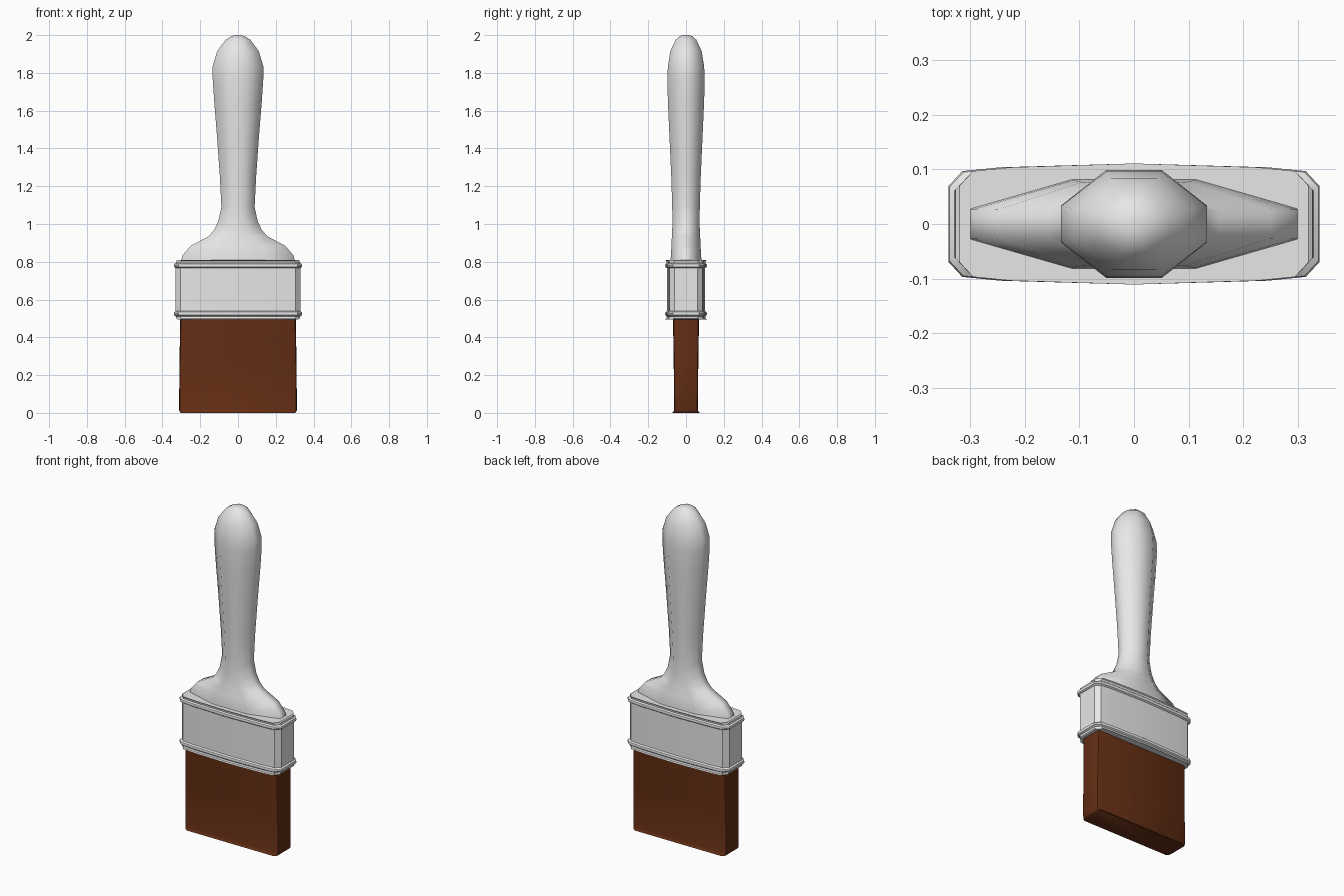
import bpy, bmesh, math

cube = bpy.data.objects.get("Cube")
if cube:
    bpy.data.objects.remove(cube, do_unlink=True)


def make_material(name, rgb):
    mat = bpy.data.materials.new(name)
    mat.use_nodes = True
    mat.diffuse_color = (*rgb, 1)
    bsdf = mat.node_tree.nodes["Principled BSDF"]
    bsdf.inputs["Base Color"].default_value = (*rgb, 1)
    bsdf.inputs["Roughness"].default_value = 0.6
    return mat


grey = make_material("light grey", (0.8, 0.8, 0.8))
brown = make_material("bristle brown", (0.127, 0.027, 0.007))


def mirror_outline(quadrant):
    """Mirror points running from +x towards +y into a closed outline."""
    left = [(-x, y) for x, y in reversed(quadrant) if x > 0]
    upper = quadrant + left
    return upper + [(-x, -y) for x, y in upper]


def loft(name, rings, mat, smooth_angle, cap_bottom=True):
    """Skin a stack of equal-length rings of 3D points."""
    bm = bmesh.new()
    loops = [[bm.verts.new(p) for p in ring] for ring in rings]
    n = len(loops[0])
    for a, b in zip(loops, loops[1:]):
        for i in range(n):
            j = (i + 1) % n
            bm.faces.new((a[i], a[j], b[j], b[i]))
    if cap_bottom:
        bm.faces.new(loops[0][::-1])
    bm.faces.new(loops[-1])
    bmesh.ops.recalc_face_normals(bm, faces=bm.faces)
    mesh = bpy.data.meshes.new(name)
    bm.to_mesh(mesh)
    bm.free()
    obj = bpy.data.objects.new(name, mesh)
    bpy.context.collection.objects.link(obj)
    mesh.materials.append(mat)
    bpy.ops.object.select_all(action='DESELECT')
    obj.select_set(True)
    bpy.context.view_layer.objects.active = obj
    bpy.ops.object.shade_smooth_by_angle(angle=math.radians(smooth_angle))
    return obj


# Handle: octagonal section, (height, half width, half depth) from base to tip
octagon = mirror_outline([(1, 0.34), (0.38, 1)])
handle_profile = [
    (0.80, 0.303, 0.082), (0.835, 0.293, 0.080), (0.885, 0.250, 0.077),
    (0.935, 0.155, 0.075), (0.97, 0.125, 0.073), (1.016, 0.104, 0.072),
    (1.09, 0.088, 0.073), (1.25, 0.096, 0.078), (1.45, 0.110, 0.087),
    (1.65, 0.126, 0.096), (1.77, 0.134, 0.099), (1.835, 0.134, 0.096),
    (1.915, 0.110, 0.083), (1.975, 0.066, 0.055), (1.995, 0.034, 0.032),
    (2.0, 0.012, 0.012)]
loft("handle", [[(x * w, y * d, z) for x, y in octagon]
                for z, w, d in handle_profile], grey, 80, cap_bottom=False)

# Ferrule: slightly bowed metal band with a bead near each end
band = mirror_outline([(0.330, 0.060), (0.305, 0.087), (0.235, 0.094), (0, 0.101)])
half = [(0.0, -0.010), (0.005, -0.003), (0.016, -0.001), (0.022, 0.008),
        (0.030, 0.010), (0.038, 0.008), (0.044, 0.0)]
bottom, top = 0.495, 0.81
ferrule_profile = [(bottom + h, o) for h, o in half] + \
                  [(top - h, o) for h, o in reversed(half)]


def offset(x, y, amount):
    sx = 0 if x == 0 else math.copysign(1, x)
    return x + sx * amount, y + math.copysign(amount, y)


loft("ferrule", [[(*offset(x, y, o), z) for x, y in band]
                 for z, o in ferrule_profile], grey, 35)

# Bristles: flared block with chamfered corners and a bevelled tip
block = mirror_outline([(0.312, 0.050), (0.308, 0.059), (0.299, 0.063)])
bristle_profile = [(0.0, -0.012), (0.004, -0.005), (0.014, 0.0),
                   (0.25, -0.002), (0.50, -0.006)]
loft("bristles", [[(*offset(x, y, o), z) for x, y in block]
                  for z, o in bristle_profile], brown, 40)
